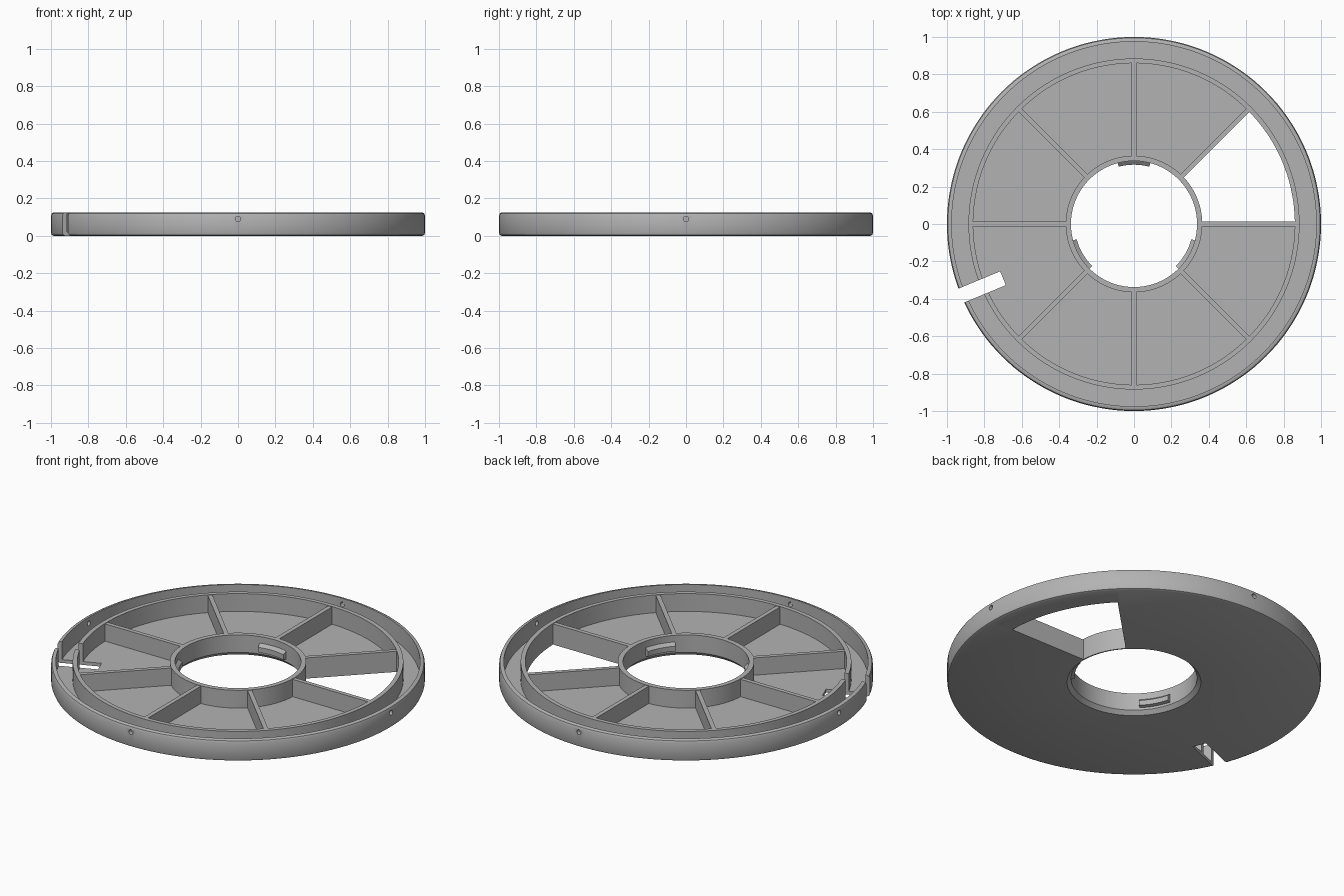
import bpy, bmesh
from math import sin, cos, pi, radians, asin
from mathutils import Matrix

cube = bpy.data.objects.get("Cube")
if cube:
    bpy.data.objects.remove(cube, do_unlink=True)

HEIGHT, FLOOR = 0.125, 0.02
HUB_IN, HUB_OUT = 0.337, 0.365
RING_IN, RING_OUT = 0.86, 0.885
RIB = 0.025
STEPS = 144

grey = bpy.data.materials.new("plain grey")
grey.use_nodes = True
colour = (0.45, 0.45, 0.45, 1)
grey.diffuse_color = colour
grey.node_tree.nodes["Principled BSDF"].inputs["Base Color"].default_value = colour


def finish(name, bm):
    bmesh.ops.recalc_face_normals(bm, faces=bm.faces)
    mesh = bpy.data.meshes.new(name)
    bm.to_mesh(mesh)
    bm.free()
    mesh.materials.append(grey)
    obj = bpy.data.objects.new(name, mesh)
    bpy.context.collection.objects.link(obj)
    return obj


def lathe(name, profile, start=0, sweep=360, steps=STEPS):
    """Turn a closed (radius, height) profile about z, fully or partly."""
    bm = bmesh.new()
    full = sweep == 360
    rings = []
    for i in range(steps if full else steps + 1):
        a = radians(start + sweep * i / steps)
        rings.append([bm.verts.new((r * cos(a), r * sin(a), z)) for r, z in profile])
    n = len(profile)
    for i in range(steps):
        p, q = rings[i], rings[(i + 1) % len(rings)]
        for j in range(n):
            k = (j + 1) % n
            bm.faces.new((p[j], q[j], q[k], p[k]))
    if not full:
        bm.faces.new(rings[0])
        bm.faces.new(rings[-1])
    return finish(name, bm)


def box(name, r0, r1, z0, z1, width, angle):
    """Radial bar from r0 to r1, turned to an angle."""
    bm = bmesh.new()
    place = (Matrix.Rotation(radians(angle), 4, 'Z')
             @ Matrix.Translation(((r0 + r1) / 2, 0, (z0 + z1) / 2))
             @ Matrix.Diagonal((r1 - r0, width, z1 - z0, 1)))
    bmesh.ops.create_cube(bm, size=1, matrix=place)
    return finish(name, bm)


def cut(target, cutters):
    for c in cutters:
        mod = target.modifiers.new(c.name, 'BOOLEAN')
        mod.operation, mod.solver, mod.object = 'DIFFERENCE', 'EXACT', c
    bpy.context.view_layer.update()
    graph = bpy.context.evaluated_depsgraph_get()
    mesh = bpy.data.meshes.new_from_object(target.evaluated_get(graph))
    target.modifiers.clear()
    target.data = mesh


# Floor with the rounded outer wall
tray = lathe("tray", [
    (HUB_OUT, 0), (0.985, 0), (0.996, 0.005), (1, 0.015),
    (1, 0.108), (0.995, 0.12), (0.985, HEIGHT), (0.975, HEIGHT),
    (0.975, FLOOR), (HUB_OUT, FLOOR)])

# Divider ring and hub, the hub chamfered underneath
ring = lathe("divider_ring", [(RING_IN, FLOOR), (RING_OUT, FLOOR),
                              (RING_OUT, HEIGHT), (RING_IN, HEIGHT)])
hub = lathe("hub", [(0.358, 0), (HUB_OUT, 0), (HUB_OUT, HEIGHT),
                    (HUB_IN, HEIGHT), (HUB_IN, 0.022)])

# Notch through the edge
notch = box("notch_cutter", 0.758, 1.2, -0.1, 0.3, 0.08, 202.5)

# Open compartment: a wedge between two ribs
bm = bmesh.new()
outline = []
for radius, order in ((RING_IN, 1), (0.355, -1)):
    edge = asin(RIB / 2 / radius)
    arc = [edge + (pi / 4 - 2 * edge) * i / 18 for i in range(19)]
    outline += [(radius * cos(a), radius * sin(a)) for a in arc[::order]]
base = bm.faces.new([bm.verts.new((x, y, -0.1)) for x, y in outline])
raised = bmesh.ops.extrude_face_region(bm, geom=[base])["geom"]
bmesh.ops.translate(bm, vec=(0, 0, 0.3),
                    verts=[v for v in raised if isinstance(v, bmesh.types.BMVert)])
window = finish("window_cutter", bm)

# Small screw holes around the wall
bm = bmesh.new()
for i in range(4):
    place = (Matrix.Rotation(i * pi / 2, 4, 'Z') @ Matrix.Translation((1, 0, 0.09))
             @ Matrix.Rotation(pi / 2, 4, 'Y'))
    bmesh.ops.create_cone(bm, cap_ends=True, segments=20, radius1=0.014,
                          radius2=0.014, depth=0.15, matrix=place)
holes = finish("hole_cutter", bm)

cut(tray, [notch, window, holes])
cut(ring, [notch])
for c in (notch, window, holes):
    c.hide_render = True
    bpy.data.objects.remove(c, do_unlink=True)

# Radial ribs
for i in range(8):
    box(f"rib_{i + 1}", HUB_OUT - 0.01, RING_IN + 0.01, 0.01, HEIGHT - 0.003, RIB, i * 45)

# Wedge tabs inside the hub
tabs = [lathe(f"hub_tab_{i + 1}",
              [(0.342, 0.09), (0.317, 0.07), (0.317, 0.04), (0.342, 0.035)],
              75 + i * 120, 30, 12) for i in range(3)]

# Smooth the turned parts, keep edges sharp
bpy.ops.object.select_all(action='DESELECT')
for obj in [tray, ring, hub] + tabs:
    obj.select_set(True)
bpy.context.view_layer.objects.active = tray
bpy.ops.object.shade_smooth_by_angle(angle=radians(30))
